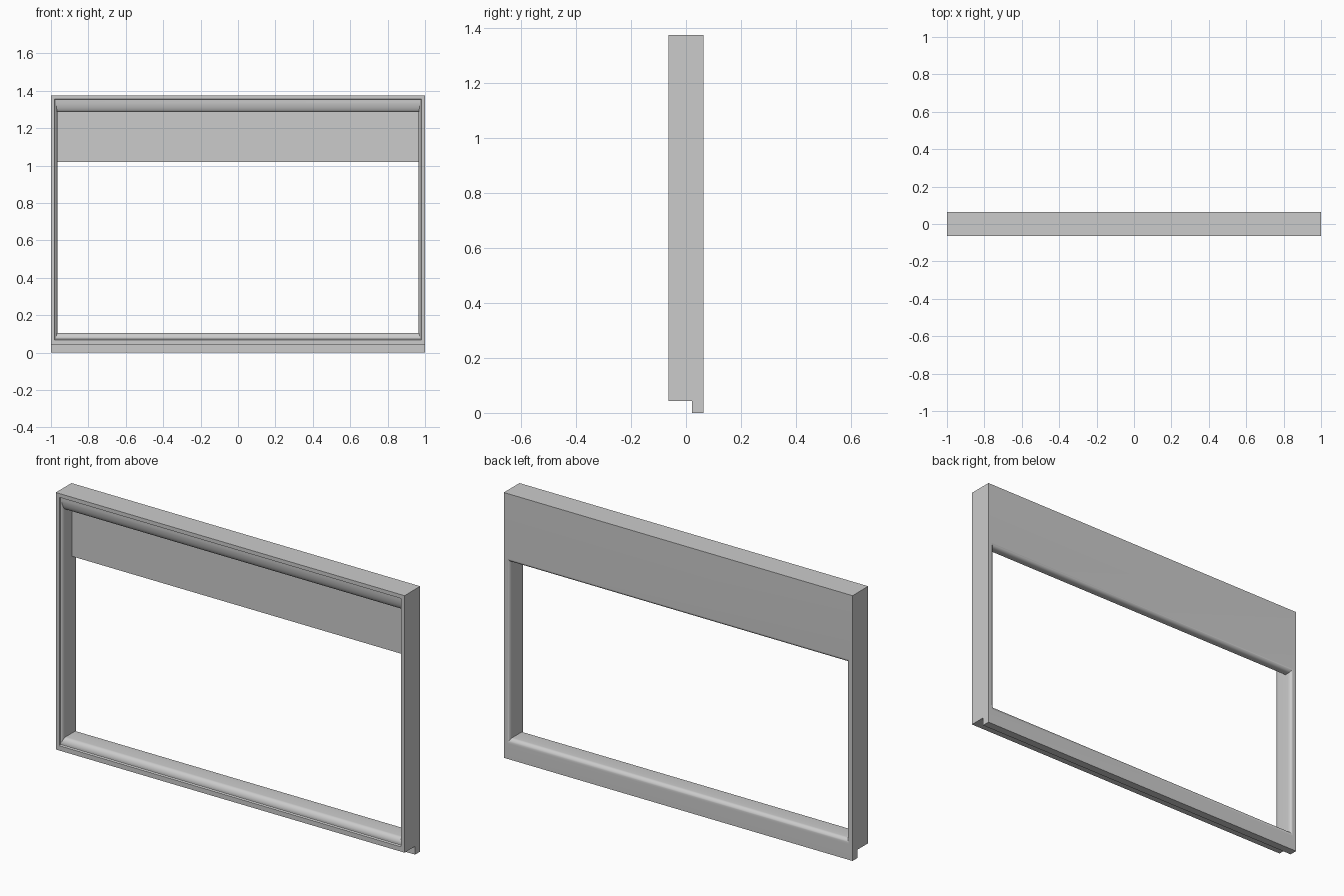
import bpy, bmesh, math

if "Cube" in bpy.data.objects:
    bpy.data.objects.remove(bpy.data.objects["Cube"])

F, B = -0.064, 0.064      # front and back planes
STEP = 0.022              # where the fascia and the bottom lip begin
TOP = 1.375
E = 0.0004                # tiny offset that keeps the square steps free of zero-area faces


def blend(a, b, n=8, opening=True):
    """Quarter-ellipse rings between a flat face and the opening wall; ring = (y, half_x, z_low, z_high)."""
    out = []
    for i in range(n + 1):
        t = math.pi / 2 * i / n
        s, c = (math.sin(t), 1 - math.cos(t)) if opening else (1 - math.cos(t), math.sin(t))
        # first factor drives depth or width so the curve bulges into the opening
        d, w = (c, s) if opening else (c, s * 1.0)
        if not opening:
            d, w = math.sin(t), 1 - math.cos(t)
        out.append((a[0] + (b[0] - a[0]) * d,) +
                   tuple(p + (q - p) * w for p, q in zip(a[1:], b[1:])))
    return out


def loft_frame(name, rings):
    """Skin a closed series of rectangles into a mitred frame."""
    bm = bmesh.new()
    loops = [[bm.verts.new(p) for p in ((-x, y, lo), (x, y, lo), (x, y, hi), (-x, y, hi))]
             for y, x, lo, hi in rings]
    for a, b in zip(loops, loops[1:] + loops[:1]):
        for i in range(4):
            j = (i + 1) % 4
            bm.faces.new((a[i], a[j], b[j], b[i]))
    bmesh.ops.recalc_face_normals(bm, faces=bm.faces)
    me = bpy.data.meshes.new(name)
    bm.to_mesh(me)
    bm.free()
    ob = bpy.data.objects.new(name, me)
    bpy.context.collection.objects.link(ob)
    bpy.context.view_layer.objects.active = ob
    ob.select_set(True)
    bpy.ops.object.shade_smooth_by_angle(angle=math.radians(30))
    return ob


# outer shell, front to back, with the hanging lip at the bottom rear
outer_front = [(STEP - E, 1.0, 0.043, TOP), (F, 1.0, 0.043, TOP)]
outer_back = [(B, 1.0, 0.0, TOP), (STEP, 1.0, 0.0, TOP)]

# front rebate, then the rounded moulding into the opening
rebate = [(F, 0.98, 0.068, 1.355)]
front_round = blend((F + 0.008, 0.978, 0.072, 1.353), (-0.03, 0.966, 0.105, 1.285))

# rear fascia drops into the opening, and the rear edges are rounded
fascia_step = [(STEP - E, 0.966, 0.105, 1.285), (STEP, 0.966, 0.105, 1.02)]
back_round = blend((0.042, 0.966, 0.105, 1.02), (B, 0.98, 0.08, 1.04), opening=False)

loft_frame("window_frame", outer_front + rebate + front_round + fascia_step + back_round + outer_back)
